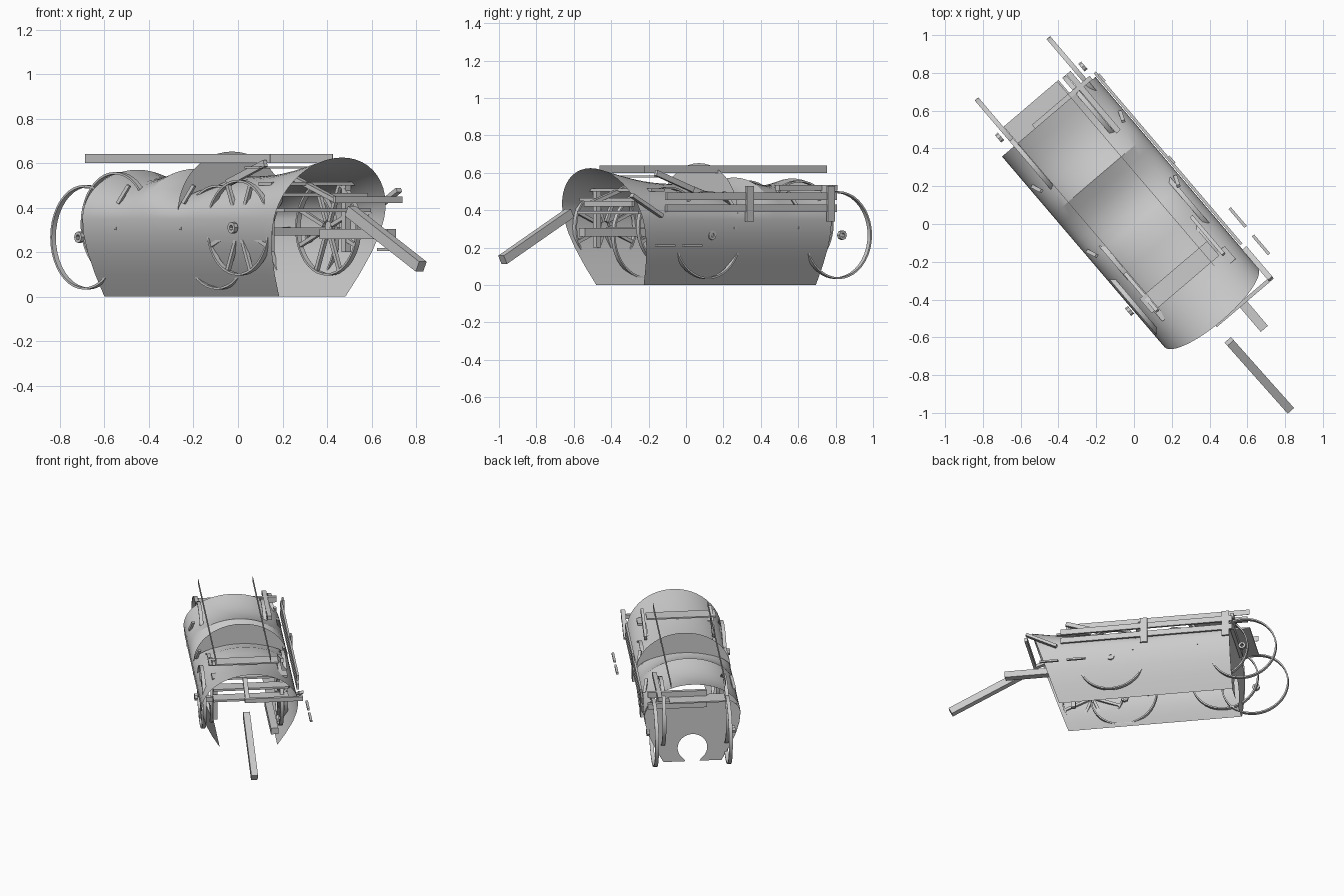
import bpy, bmesh, math
from mathutils import Matrix, Vector

cube = bpy.data.objects.get("Cube")
if cube:
    bpy.data.objects.remove(cube, do_unlink=True)

# The wagon is built along its own axes (t across, s forward), then turned
TURN = Matrix.Rotation(math.radians(40.45), 4, 'Z')
MID = 0.025

grey = bpy.data.materials.new("plain_grey")
grey.use_nodes = True
grey.diffuse_color = (0.6, 0.6, 0.6, 1)
bsdf = grey.node_tree.nodes["Principled BSDF"]
bsdf.inputs["Base Color"].default_value = (0.6, 0.6, 0.6, 1)
bsdf.inputs["Roughness"].default_value = 0.8


def at(s, t, z):
    return Vector((t, -s, z))


def finish(name, bm, smooth=False):
    bmesh.ops.recalc_face_normals(bm, faces=bm.faces)
    mesh = bpy.data.meshes.new(name)
    bm.to_mesh(mesh)
    bm.free()
    mesh.transform(TURN)
    mesh.materials.append(grey)
    ob = bpy.data.objects.new(name, mesh)
    bpy.context.collection.objects.link(ob)
    if smooth:
        bpy.ops.object.select_all(action='DESELECT')
        ob.select_set(True)
        bpy.context.view_layer.objects.active = ob
        bpy.ops.object.shade_smooth_by_angle(angle=math.radians(22))
    return ob


def box(name, s, t, z):
    """Board given by its (low, high) range on each axis."""
    bm = bmesh.new()
    bmesh.ops.create_cube(bm, size=1)
    for v in bm.verts:
        v.co = at(*[r[0] + (c + 0.5) * (r[1] - r[0])
                    for c, r in zip((v.co.y, v.co.x, v.co.z), (s, t, z))])
    return finish(name, bm)


def beam(name, a, b, width, depth):
    """Square timber from point a to point b."""
    a, b = at(*a), at(*b)
    bm = bmesh.new()
    bmesh.ops.create_cube(bm, size=1)
    bmesh.ops.scale(bm, vec=(width, depth, (b - a).length), verts=bm.verts)
    turn = (b - a).to_track_quat('Z', 'X').to_matrix().to_4x4()
    bmesh.ops.transform(bm, matrix=Matrix.Translation((a + b) / 2) @ turn, verts=bm.verts)
    return finish(name, bm)


def ring(bm, s, t, z, outer, inner, width, sides):
    """Flat-sided hoop standing in the s-z plane."""
    loops = []
    for i in range(sides):
        a = math.tau * i / sides
        loops.append([bm.verts.new(at(s + r * math.cos(a), t + w, z + r * math.sin(a)))
                      for r, w in ((outer, -width / 2), (outer, width / 2),
                                   (inner, width / 2), (inner, -width / 2))])
    for i in range(sides):
        p, q = loops[i], loops[(i + 1) % sides]
        for k in range(4):
            bm.faces.new((p[k], q[k], q[(k + 1) % 4], p[(k + 1) % 4]))


def strip(bm, p, q):
    """Faces between two equally long rows of vertices."""
    for k in range(len(p) - 1):
        bm.faces.new((p[k], p[k + 1], q[k + 1], q[k]))


def section(height, steps=24):
    """Cover outline from one lower edge over the arch to the other."""
    half = [(0.195, 0.0), (0.25, 0.1), (0.295, 0.2), (0.318, 0.28)]
    arch = [(0.325 * math.cos(math.pi * i / steps),
             0.35 + (height - 0.35) * math.sin(math.pi * i / steps))
            for i in range(steps + 1)]
    return half + arch + [(-t, z) for t, z in reversed(half)]


# Canvas cover: sagging between bows, with a forward-leaning bonnet
bows = [(-0.725, 0.57), (-0.315, 0.575), (0.065, 0.54), (0.485, 0.625)]
sags = [0.04, 0.055, 0.025]
bm = bmesh.new()
rows = []
STEPS = 6
for n, sag in enumerate(sags):
    (s0, h0), (s1, h1) = bows[n], bows[n + 1]
    for i in range(STEPS + (n == 2)):
        f = i / STEPS
        height = h0 + (h1 - h0) * f - sag * math.sin(math.pi * f)
        lean = 0.33 * f if n == 2 else 0
        rows.append([bm.verts.new(at(s0 + (s1 - s0) * f + lean * z, MID + t, z))
                     for t, z in section(height)])
for p, q in zip(rows, rows[1:]):
    strip(bm, p, q)
finish("canvas_cover", bm, True)

# Rear wall with a round notch in its lower edge
bm = bmesh.new()
outline = section(0.5)
last = len(outline) - 1
notch = []
for i in range(last + 1):
    a = math.radians(-62 + 304 * i / last)
    z = 0.0 if i in (0, last) else 0.1 + 0.1 * math.sin(a)
    notch.append((0.1 * math.cos(a), z))
strip(bm, *[[bm.verts.new(at(-0.72, MID + t, z)) for t, z in loop]
            for loop in (outline, notch)])
finish("rear_wall", bm)

# Raised flat crescent over the middle of the cover
bm = bmesh.new()
N = 24
arcs = [[bm.verts.new(at(-0.07, MID + 0.32 * math.cos(math.pi * i / N),
                         0.38 + h * math.sin(math.pi * i / N))) for i in range(N + 1)]
        for h in (0.272, 0.12)]
strip(bm, *arcs)
bmesh.ops.remove_doubles(bm, verts=bm.verts, dist=0.0001)
finish("crescent_bow", bm)

# Wheels: bare hoops with hubs, and a spoked front pair
# (forward position, centre line, height, radius, half track, spokes)
for s, mid, z, r, spread, spokes in ((-0.81, 0.045, 0.267, 0.235, 0.25, 0),
                                     (-0.6, 0.01, 0.325, 0.235, 0.215, 0),
                                     (0.106, 0.045, 0.267, 0.235, 0.25, 0),
                                     (0.335, -0.015, 0.31, 0.215, 0.262, 8)):
    for side, label in ((1, "left"), (-1, "right")):
        t = mid + side * spread
        bm = bmesh.new()
        ring(bm, s, t, z, r, r - 0.01, 0.025, 40)
        finish(label + "_wheel_rim", bm, True)
        bm = bmesh.new()
        ring(bm, s, t + side * 0.04, z, 0.026, 0.012, 0.02, 8)
        finish(label + "_wheel_hub", bm)
        for i in range(spokes):
            a = math.tau * (i + 0.5) / spokes
            c, d = math.cos(a), math.sin(a)
            beam(label + "_spoke", (s + 0.03 * c, t, z + 0.03 * d),
                 (s + (r - 0.01) * c, t, z + (r - 0.01) * d), 0.018, 0.018)

# Thin roof rails
for t in (-0.19, 0.18):
    box("roof_rail", (-0.835, 0.445), (t - 0.001, t + 0.001), (0.6, 0.64))

# Slatted rail and posts on the left side
for z in (0.39, 0.455):
    box("side_slat", (-0.745, 0.45), (0.355, 0.37), (z, z + 0.04))
for s in (-0.7, -0.13):
    box("side_post", (s - 0.025, s + 0.025), (0.365, 0.378), (0.34, 0.53))

# Boards lying along the shoulders of the cover
box("rear_shoulder_board", (-0.835, -0.425), (0.24, 0.27), (0.505, 0.535))
for t in (-0.205, 0.257):
    beam("front_shoulder_board", (0.17, t, 0.51), (0.43, t, 0.6), 0.03, 0.02)

# Rear shelf and its crossbars
box("rear_shelf", (-0.84, -0.72), (-0.19, 0.19), (0.485, 0.495))
for z in (0.41, 0.495):
    box("rear_crossbar", (-0.75, -0.725), (-0.07, 0.33), (z, z + 0.04))

# Boards across the front: roof plank, seat and foot boards
box("roof_plank", (0.32, 0.42), (-0.235, 0.235), (0.575, 0.585))
for s, z in ((0.4, 0.5), (0.47, 0.45), (0.49, 0.38)):
    box("seat_board", (s, s + 0.09), (-0.22, 0.29), (z, z + 0.015))
box("front_crossbar", (0.68, 0.7), (-0.02, 0.375), (0.42, 0.45))
beam("seat_arm", (0.4, 0.0, 0.53), (0.69, 0.0, 0.43), 0.02, 0.03)
beam("corner_brace", (0.48, 0.362, 0.37), (0.69, 0.362, 0.48), 0.02, 0.03)
for t in (-0.2, 0.25):
    box("seat_post", (0.44, 0.47), (t - 0.015, t + 0.015), (0.2, 0.5))
box("front_axle", (0.32, 0.35), (-0.25, 0.22), (0.275, 0.31))

# Tow pole in two pieces
beam("draw_pole", (0.8, -0.02, 0.385), (1.28, -0.01, 0.135), 0.05, 0.045)
box("pole_socket", (0.4, 0.87), (0.14, 0.19), (0.26, 0.305))

# Loose step boards off the left side
for s in (0.33, 0.52):
    box("step_board", (s - 0.065, s + 0.065), (0.432, 0.448), (0.205, 0.218))

# Straps and pegs on the cover flanks
for s in (-0.5, -0.05):
    for side in (-1, 1):
        t = MID + side * 0.305
        beam("cover_strap", (s, t, 0.42), (s + 0.05, t - side * 0.02, 0.5), 0.015, 0.02)
        box("cover_peg", (s - 0.006, s + 0.006), (t - 0.02, t + 0.02), (0.3, 0.312))
